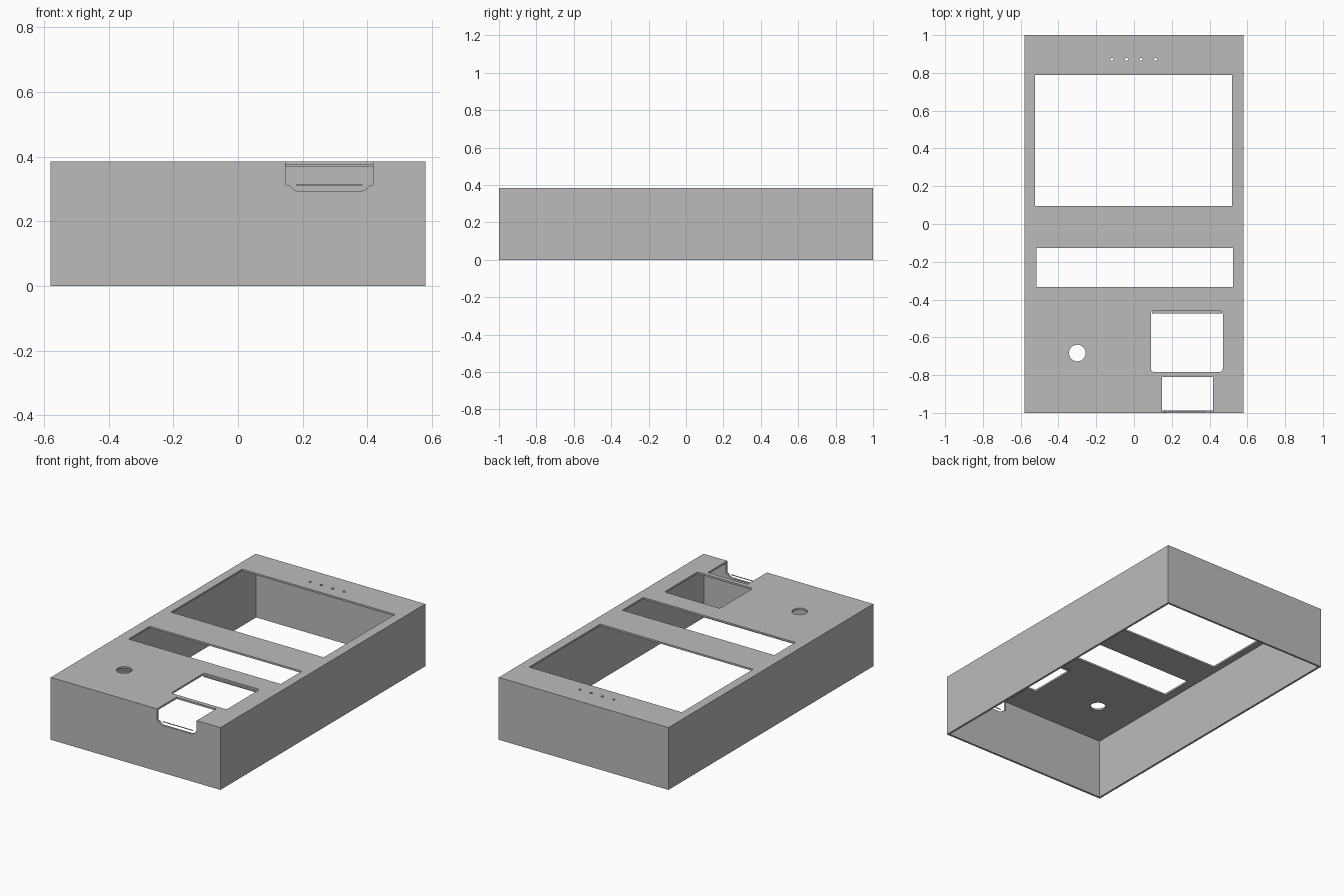
import bpy, bmesh, math
from mathutils import Matrix

if "Cube" in bpy.data.objects:
    bpy.data.objects.remove(bpy.data.objects["Cube"], do_unlink=True)

HX, HY, H = 0.58, 1.0, 0.385
WALL, PLATE = 0.013, 0.011

grey = bpy.data.materials.new("plain_grey")
grey.use_nodes = True
colour = (0.5, 0.5, 0.5, 1)
grey.diffuse_color = colour
grey.node_tree.nodes["Principled BSDF"].inputs["Base Color"].default_value = colour


def finish(name, bm):
    mesh = bpy.data.meshes.new(name)
    bmesh.ops.recalc_face_normals(bm, faces=bm.faces)
    bm.to_mesh(mesh)
    bm.free()
    mesh.materials.append(grey)
    obj = bpy.data.objects.new(name, mesh)
    bpy.context.collection.objects.link(obj)
    return obj


def prism(name, points, direction):
    """Extrude a closed outline of 3D points along a direction."""
    bm = bmesh.new()
    face = bm.faces.new([bm.verts.new(p) for p in points])
    out = bmesh.ops.extrude_face_region(bm, geom=[face])
    verts = [v for v in out["geom"] if isinstance(v, bmesh.types.BMVert)]
    bmesh.ops.translate(bm, verts=verts, vec=direction)
    return finish(name, bm)


def box(name, x0, x1, y0, y1, z0, z1, radius=0):
    """Box with optionally rounded vertical corners."""
    pts = []
    corners = ((x1, y1, -1, -1), (x0, y1, 1, -1), (x0, y0, 1, 1), (x1, y0, -1, 1))
    for i, (x, y, sx, sy) in enumerate(corners):
        for k in range(5 if radius else 1):
            a = math.pi / 2 * (i + k / 4)
            pts.append((x + radius * (sx + math.cos(a)),
                        y + radius * (sy + math.sin(a)), z0))
    return prism(name, pts, (0, 0, z1 - z0))


def cylinder(name, x, y, radius, sides):
    bm = bmesh.new()
    bmesh.ops.create_cone(bm, cap_ends=True, segments=sides, radius1=radius,
                          radius2=radius, depth=0.2,
                          matrix=Matrix.Translation((x, y, H)))
    return finish(name, bm)


def cut(target, cutter):
    mod = target.modifiers.new("cut", "BOOLEAN")
    mod.operation, mod.solver, mod.object = "DIFFERENCE", "EXACT", cutter
    bpy.context.view_layer.objects.active = target
    bpy.ops.object.modifier_apply(modifier=mod.name)
    bpy.data.objects.remove(cutter, do_unlink=True)


# Enclosure shell, open underneath
shell = box("enclosure_shell", -HX, HX, -HY, HY, 0, H)
cut(shell, box("cavity", -HX + WALL, HX - WALL, -HY + WALL, HY - WALL, -0.1, H - PLATE))

# Openings through the top panel
low, high = H - 0.1, H + 0.1
cut(shell, box("screen_opening", -0.525, 0.52, 0.095, 0.79, low, high))
cut(shell, box("strip_opening", -0.515, 0.525, -0.333, -0.127, low, high))
cut(shell, box("pad_opening", 0.09, 0.47, -0.783, -0.46, low, high, 0.015))
cut(shell, cylinder("button_hole", -0.30, -0.683, 0.044, 32))
for i in range(4):
    cut(shell, cylinder("indicator_hole", -0.117 + 0.077 * i, 0.872, 0.008, 16))

# Notch through the top panel and the upper front wall
profile = [(0.147, high), (0.147, 0.313), (0.16, 0.311), (0.172, 0.298), (0.185, 0.293),
           (0.382, 0.293), (0.395, 0.298), (0.407, 0.311), (0.418, 0.313), (0.418, high)]
cut(shell, prism("notch", [(x, -HY - 0.1, z) for x, z in profile], (0, 0.29, 0)))

# Slim rib across the notch and lip under the pad opening
box("notch_rib", 0.18, 0.385, -0.993, -0.988, 0.310, 0.313)
box("pad_lip", 0.095, 0.465, -0.474, -0.455, H - PLATE - 0.006, H - PLATE)
